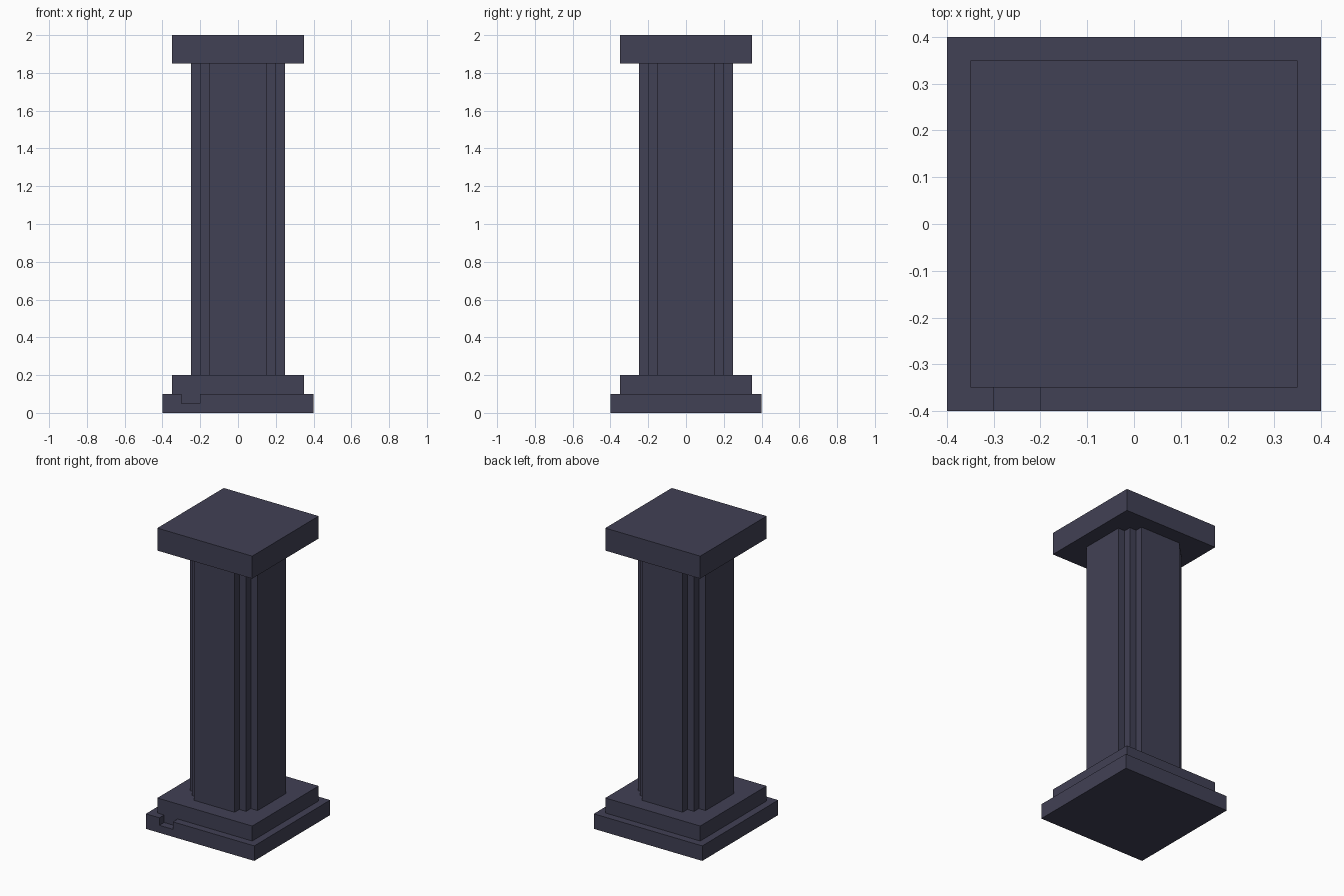
import bpy
import bmesh

cube = bpy.data.objects.get("Cube")
if cube:
    bpy.data.objects.remove(cube, do_unlink=True)

# Single dark slate colour
stone = bpy.data.materials.new("dark_slate")
stone.use_nodes = True
colour = (0.053, 0.052, 0.09, 1.0)
stone.diffuse_color = colour
stone.node_tree.nodes["Principled BSDF"].inputs["Base Color"].default_value = colour


def prism(name, outline, z0, z1):
    """Extrude a flat anticlockwise outline from z0 to z1."""
    bm = bmesh.new()
    bottom = bm.faces.new([bm.verts.new((x, y, z0)) for x, y in outline])
    top = bmesh.ops.extrude_face_region(bm, geom=[bottom], use_keep_orig=True)["geom"]
    bmesh.ops.translate(bm, vec=(0, 0, z1 - z0),
                        verts=[g for g in top if isinstance(g, bmesh.types.BMVert)])
    bmesh.ops.recalc_face_normals(bm, faces=bm.faces)
    mesh = bpy.data.meshes.new(name)
    bm.to_mesh(mesh)
    bm.free()
    mesh.materials.append(stone)
    obj = bpy.data.objects.new(name, mesh)
    bpy.context.collection.objects.link(obj)
    return obj


def rect(x0, x1, y0, y1):
    return [(x0, y0), (x1, y0), (x1, y1), (x0, y1)]


def square(h):
    return rect(-h, h, -h, h)


# Base slab with a small chip cut from its front top edge
base = prism("base_slab", square(0.4), 0.0, 0.1)
cutter = prism("chip_cutter", rect(-0.3, -0.2, -0.45, -0.35), 0.05, 0.15)
cutter.hide_render = True
cut = base.modifiers.new("chip", "BOOLEAN")
cut.operation = "DIFFERENCE"
cut.solver = "EXACT"
cut.object = cutter
bpy.context.view_layer.objects.active = base
bpy.ops.object.modifier_apply(modifier=cut.name)
bpy.data.objects.remove(cutter, do_unlink=True)

# Upper step of the base
prism("plinth", square(0.35), 0.1, 0.2)

# Shaft: one stepped corner turned through four quarters
corner = [(0.25, -0.15), (0.25, 0.15), (0.2, 0.15), (0.2, 0.2), (0.15, 0.2)]
corner = corner[1:] + [(0.15, 0.25)]
outline = []
for _ in range(4):
    outline += corner
    corner = [(-y, x) for x, y in corner]
prism("shaft", outline, 0.2, 1.85)

# Capital
prism("capital", square(0.35), 1.85, 2.0)
